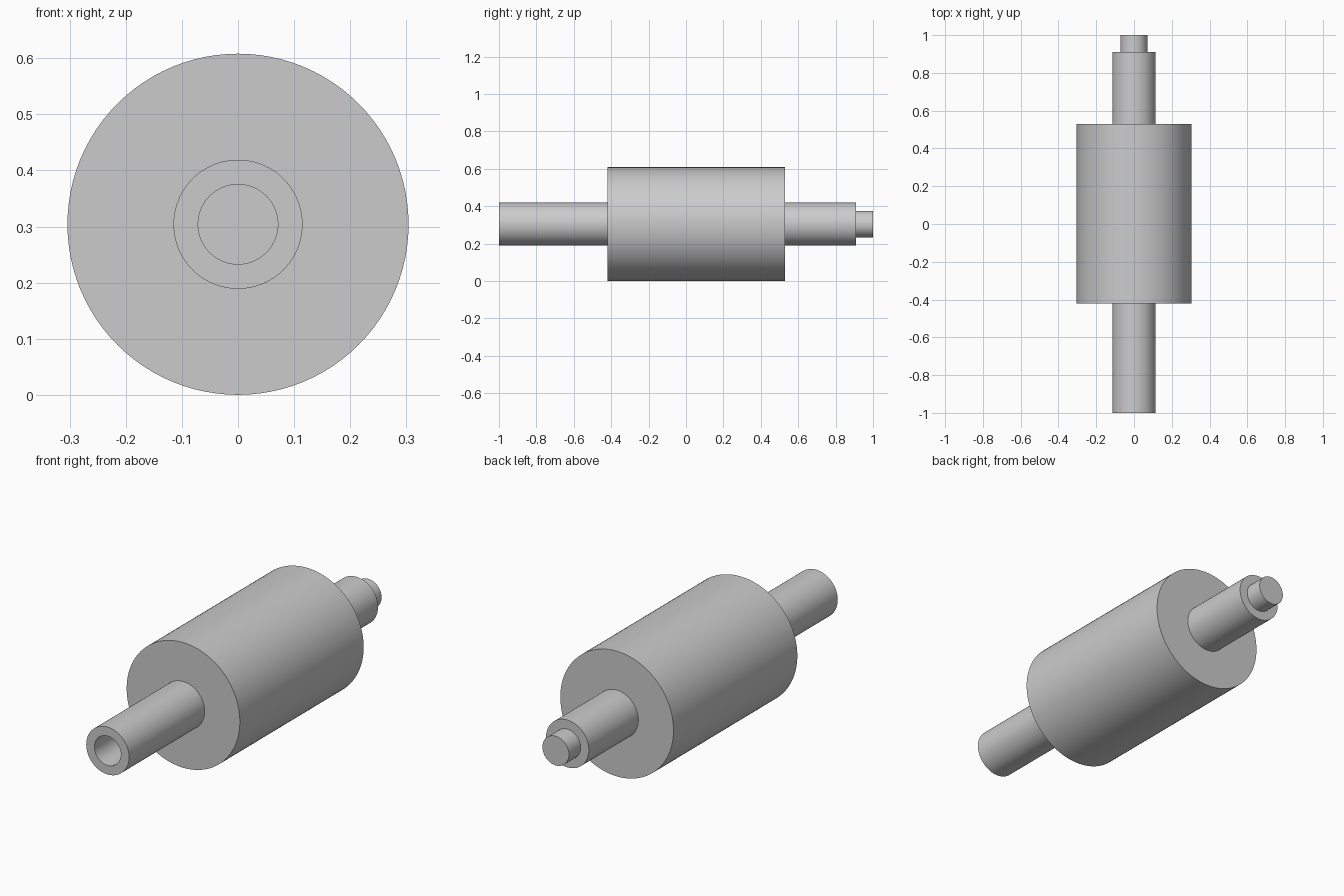
import bpy, bmesh, math

if "Cube" in bpy.data.objects:
    bpy.data.objects.remove(bpy.data.objects["Cube"])

SIDES = 96
R_DRUM, R_SHAFT, R_PIN, R_SOCKET = 0.304, 0.115, 0.071, 0.071
Y_FRONT, Y_DRUM0, Y_DRUM1, Y_STEP, Y_BACK = -1.0, -0.42, 0.53, 0.91, 1.0
SOCKET_DEPTH = 0.25
AXIS_Z = R_DRUM

grey = bpy.data.materials.new("plain_grey")
grey.diffuse_color = (0.6, 0.6, 0.6, 1)
grey.use_nodes = True
grey.node_tree.nodes["Principled BSDF"].inputs["Base Color"].default_value = grey.diffuse_color


def lathe(name, profile):
    """Revolve (y, radius) points around the long axis; radius 0 closes a cap."""
    bm = bmesh.new()
    rings = []
    for y, r in profile:
        if r == 0:
            continue
        rings.append([bm.verts.new((r * math.cos(2 * math.pi * i / SIDES), y,
                                    r * math.sin(2 * math.pi * i / SIDES)))
                      for i in range(SIDES)])
    for a, b in zip(rings, rings[1:]):
        for i in range(SIDES):
            j = (i + 1) % SIDES
            bm.faces.new((a[i], b[i], b[j], a[j]))
    if profile[0][1] == 0:
        bm.faces.new(rings[0])
    if profile[-1][1] == 0:
        bm.faces.new(rings[-1][::-1])
    mesh = bpy.data.meshes.new(name)
    bm.to_mesh(mesh)
    bm.free()
    mesh.materials.append(grey)
    ob = bpy.data.objects.new(name, mesh)
    bpy.context.collection.objects.link(ob)
    ob.location.z = AXIS_Z
    bpy.ops.object.select_all(action='DESELECT')
    ob.select_set(True)
    bpy.context.view_layer.objects.active = ob
    bpy.ops.object.shade_smooth_by_angle(angle=math.radians(30))
    return ob


# Front journal with a blind socket in its end
y_floor = Y_FRONT + SOCKET_DEPTH
lathe("front_shaft", [(y_floor, 0), (y_floor, R_SOCKET), (Y_FRONT, R_SOCKET),
                      (Y_FRONT, R_SHAFT), (Y_DRUM0, R_SHAFT)])

# Wide roller drum with ring-shaped end faces
lathe("drum", [(Y_DRUM0, R_SHAFT), (Y_DRUM0, R_DRUM),
               (Y_DRUM1, R_DRUM), (Y_DRUM1, R_SHAFT)])

# Rear journal with its shoulder
lathe("rear_shaft", [(Y_DRUM1, R_SHAFT), (Y_STEP, R_SHAFT), (Y_STEP, R_PIN)])

# Short locating pin on the rear end
lathe("rear_pin", [(Y_STEP, R_PIN), (Y_BACK, R_PIN), (Y_BACK, 0)])
